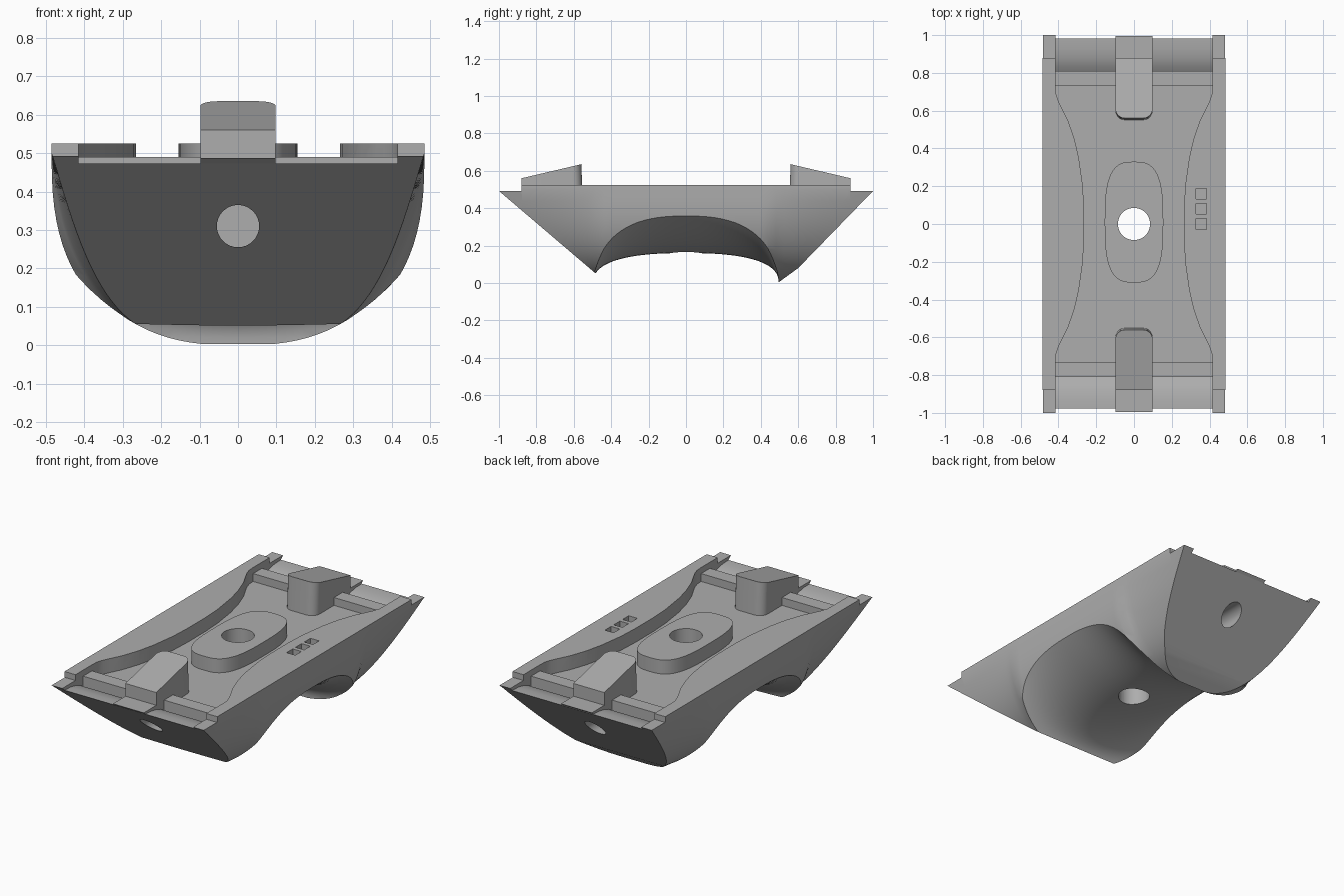
import bpy, bmesh, math
from mathutils import Vector

if "Cube" in bpy.data.objects:
    bpy.data.objects.remove(bpy.data.objects["Cube"], do_unlink=True)

grey = bpy.data.materials.new("plain_grey")
grey.use_nodes = True
grey.diffuse_color = (0.42, 0.42, 0.42, 1)
grey.node_tree.nodes["Principled BSDF"].inputs["Base Color"].default_value = (0.42, 0.42, 0.42, 1)


def finish(bm, name):
    bmesh.ops.recalc_face_normals(bm, faces=bm.faces[:])
    mesh = bpy.data.meshes.new(name)
    bm.to_mesh(mesh)
    bm.free()
    mesh.materials.append(grey)
    obj = bpy.data.objects.new(name, mesh)
    bpy.context.collection.objects.link(obj)
    return obj


def loft(rings):
    """Closed solid through equal-length rings of points."""
    bm = bmesh.new()
    loops = [[bm.verts.new(p) for p in ring] for ring in rings]
    count = len(loops[0])
    for a, b in zip(loops, loops[1:]):
        for i in range(count):
            j = (i + 1) % count
            bm.faces.new((a[i], a[j], b[j], b[i]))
    bm.faces.new(loops[0])
    bm.faces.new(loops[-1][::-1])
    return bm


def upright(outline, low, high):
    return loft([[(x, y, z) for x, y in outline] for z in (low, high)])


def across(profile, half):
    return loft([[(x, y, z) for y, z in profile] for x in (-half, half)])


def box(x0, x1, y0, y1, z0, z1):
    return upright([(x0, y0), (x1, y0), (x1, y1), (x0, y1)], z0, z1)


def oval(rx, ry, n, cy=0, count=64):
    pts = []
    for i in range(count):
        a = math.tau * i / count
        c, s = math.cos(a), math.sin(a)
        pts.append((math.copysign(rx * abs(c) ** (2 / n), c),
                    cy + math.copysign(ry * abs(s) ** (2 / n), s)))
    return pts


def cut(obj, bm):
    tool = finish(bm, "cutter")
    tool.hide_render = True
    mod = obj.modifiers.new("cut", "BOOLEAN")
    mod.operation, mod.solver, mod.object = "DIFFERENCE", "EXACT", tool
    bpy.context.view_layer.objects.active = obj
    bpy.ops.object.modifier_apply(modifier=mod.name)
    bpy.data.objects.remove(tool, do_unlink=True)


def smooth(obj):
    bpy.ops.object.select_all(action="DESELECT")
    obj.select_set(True)
    bpy.context.view_layer.objects.active = obj
    bpy.ops.object.shade_smooth_by_angle(angle=math.radians(30))


# Hull: rounded underside, narrowing a little toward both ends
HALF, TOP = 0.485, 0.525


def hull_section(y):
    ring = [(-HALF, y, TOP)]
    narrow = 0.42 * math.sqrt(max(0, abs(y) - 0.44))
    for i in range(49):
        a = math.pi * i / 48
        c, s = -math.cos(a), math.sin(a)
        z = 0.5 - 0.5 * abs(s) ** (2 / 2.6)
        x = math.copysign(HALF * abs(c) ** (2 / 2.6), c)
        ring.append((x * (1 - narrow * (1 - z / 0.5)), y, z))
    return ring + [(HALF, y, TOP)]


bm = loft([hull_section(-1.05 + 2.1 * i / 48) for i in range(49)])

# Sloped end faces
for a, b in (((-1, 0.492), (-0.49, 0.057)), ((1, 0.492), (0.6, 0.08)), ((0.6, 0.08), (0.49, 0))):
    dy, dz = b[0] - a[0], b[1] - a[1]
    normal = Vector((0, dz, -dy)) if a[0] < 0 else Vector((0, -dz, dy))
    res = bmesh.ops.bisect_plane(bm, geom=bm.verts[:] + bm.edges[:] + bm.faces[:], dist=1e-5,
                                 plane_co=(0, a[0], a[1]), plane_no=normal, clear_outer=True)
    rim = [e for e in res["geom_cut"] if isinstance(e, bmesh.types.BMEdge)]
    bmesh.ops.edgeloop_fill(bm, edges=rim)
body = finish(bm, "body")


# Saddle-shaped hollow under the middle
def hollow_section(x):
    height = 0.16 + 0.2 * (x / 0.48) ** 2
    ring = [(x, -0.495, -0.2)]
    for i in range(41):
        a = math.pi * i / 40
        c = -math.cos(a)
        ring.append((x, math.copysign(0.495 * abs(c) ** 0.8, c),
                     height * abs(math.sin(a)) ** 0.8))
    return ring + [(x, 0.495, -0.2)]


cut(body, loft([hollow_section(-0.6 + 1.2 * i / 36) for i in range(37)]))

# Waisted recess in the top
quarter = [(0.73, 0.415), (0.69, 0.413), (0.65, 0.4), (0.61, 0.38), (0.55, 0.35),
           (0.45, 0.315), (0.35, 0.292), (0.2, 0.271), (0.08, 0.265)]
side = [(w, y) for y, w in quarter] + [(w, -y) for y, w in reversed(quarter)]
cut(body, upright(side + [(-x, y) for x, y in reversed(side)], 0.445, 0.7))

# Ends: lowered rail tips, ridge, curved channel and round socket
channel = [(0.72, 0.6), (0.72, 0.49), (0.81, 0.49), (0.81, 0.43), (0.84, 0.449),
           (0.88, 0.463), (0.93, 0.472), (1.1, 0.476), (1.1, 0.6)]
for sign in (-1, 1):
    near, far = sorted((sign * 0.88, sign * 1.2))
    cut(body, box(-0.6, 0.6, near, far, 0.492, 0.7))
    cut(body, across([(sign * y, z) for y, z in channel], 0.415))
    cut(body, loft([[(x, sign * y, z + 0.31) for x, z in oval(0.055, 0.055, 2, 0, 32)]
                    for y in (0.58, 1.0)]))

# Three small square pockets in the left rail
for y in (0, 0.08, 0.16):
    cut(body, box(0.328, 0.383, y - 0.028, y + 0.028, 0.49, 0.6))

# Central pad and the bore through it
pad = finish(upright(oval(0.155, 0.32, 3, 0.01), 0.4, TOP), "central_pad")
for obj in (body, pad):
    cut(obj, upright(oval(0.085, 0.085, 2, 0, 48), -0.1, 0.8))

# Wedge tabs at both ends, rounded on the inner end
wedge = [(0.55, 0.42), (0.56, 0.635), (0.88, 0.56), (0.88, 0.487), (0.994, 0.487), (0.91, 0.42)]
tabs = []
for sign, name in ((-1, "front_tab"), (1, "back_tab")):
    bm = across([(sign * y, z) for y, z in wedge], 0.098)
    inner = [e for e in bm.edges if all(abs(v.co.y) < 0.6 for v in e.verts)
             and abs(e.verts[0].co.z - e.verts[1].co.z) > 0.1]
    bmesh.ops.bevel(bm, geom=inner, offset=0.05, segments=6, profile=0.5, affect="EDGES")
    upper = [e for e in bm.edges if all(v.co.z > 0.555 for v in e.verts)
             and all(abs(v.co.x) > 0.09 for v in e.verts)
             and abs(e.verts[0].co.y - e.verts[1].co.y) > 0.1]
    bmesh.ops.bevel(bm, geom=upper, offset=0.015, segments=3, profile=0.5, affect="EDGES")
    tabs.append(finish(bm, name))

for obj in [body, pad] + tabs:
    smooth(obj)
